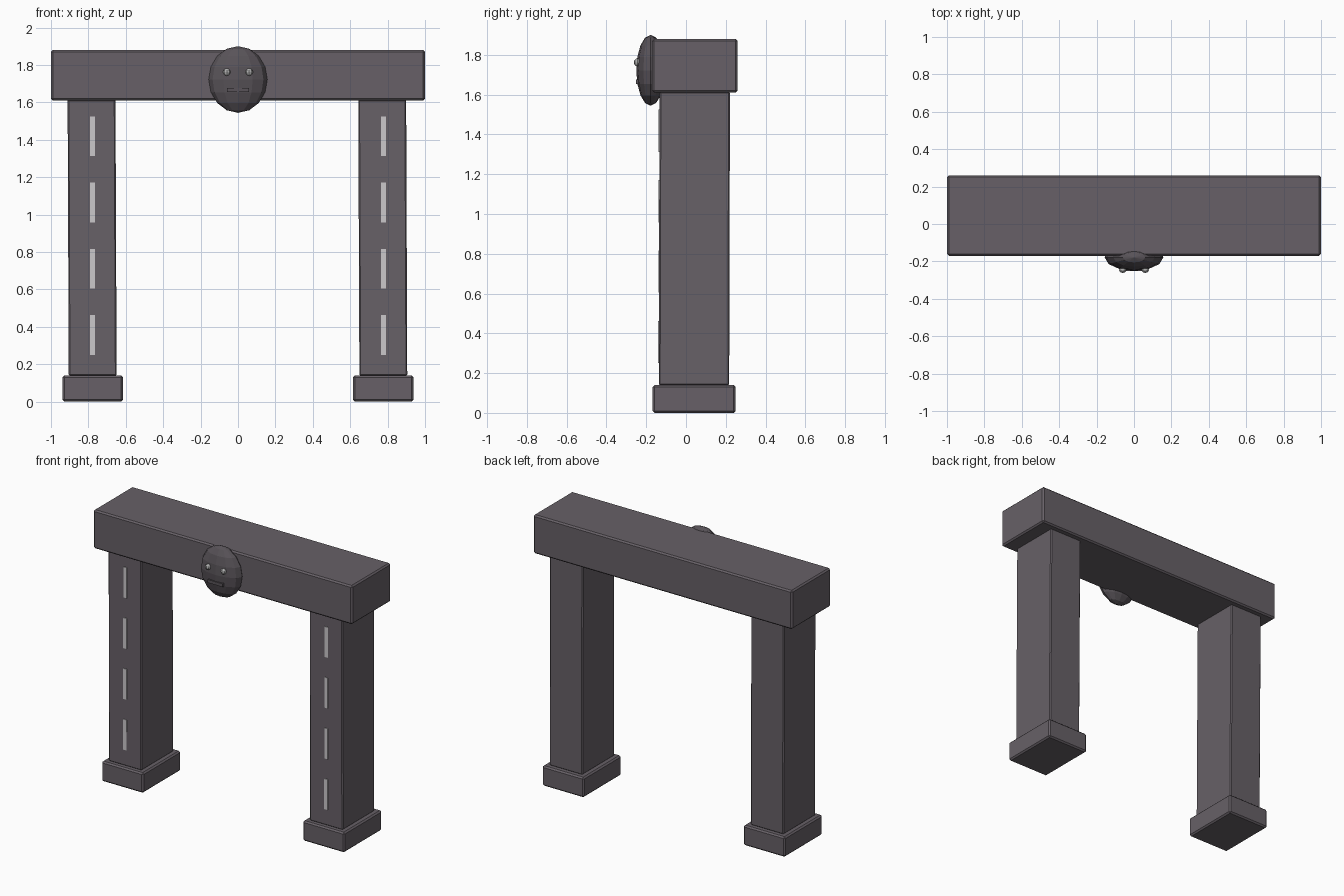
import bpy, bmesh, math
from mathutils import Vector

if "Cube" in bpy.data.objects:
    bpy.data.objects.remove(bpy.data.objects["Cube"])


def material(name, rgb):
    m = bpy.data.materials.new(name)
    m.diffuse_color = (*rgb, 1)
    m.use_nodes = True
    m.node_tree.nodes["Principled BSDF"].inputs["Base Color"].default_value = m.diffuse_color
    return m


STONE = material("grey stone", (0.135, 0.118, 0.135))
DARK = material("dark carved stone", (0.098, 0.086, 0.098))
PALE = material("pale inlay", (0.60, 0.58, 0.60))
EYE = material("eye grey", (0.42, 0.42, 0.42))


def finish(name, bm, mat):
    bmesh.ops.recalc_face_normals(bm, faces=bm.faces)
    me = bpy.data.meshes.new(name)
    bm.to_mesh(me)
    bm.free()
    me.materials.append(mat)
    ob = bpy.data.objects.new(name, me)
    bpy.context.collection.objects.link(ob)
    return ob


def block(name, x, y, z, mat, bevel=0.0, lean=(0, 0)):
    """Box from (min, max) ranges; lean shifts the top in x and y."""
    bm = bmesh.new()
    bmesh.ops.create_cube(bm, size=1)
    for v in bm.verts:
        top = v.co.z > 0
        v.co = Vector([r[0] if c < 0 else r[1] for c, r in zip(v.co, (x, y, z))])
        if top:
            v.co.x += lean[0]
            v.co.y += lean[1]
    if bevel:
        bmesh.ops.bevel(bm, geom=bm.edges[:], offset=bevel, segments=1,
                        affect='EDGES')
    return finish(name, bm, mat)


def ball(name, centre, radii, mat, seg, rings):
    bm = bmesh.new()
    bmesh.ops.create_uvsphere(bm, u_segments=seg, v_segments=rings, radius=1)
    for v in bm.verts:
        v.co = Vector([c + r * p for c, r, p in zip(centre, radii, v.co)])
    return finish(name, bm, mat)


# lintel
block("lintel", (-1, 1), (-0.17, 0.26), (1.61, 1.88), STONE, 0.01)

# pillars, bases and inlaid dashes
for s, side in ((-1, "left"), (1, "right")):
    c = s * 0.777
    block(side + "_base", (c - 0.161, c + 0.161), (-0.168, 0.25), (0, 0.14),
          STONE, 0.01)
    block(side + "_pillar", (c - 0.128, c + 0.128), (-0.137, 0.217),
          (0.138, 1.615), STONE, 0.007, (-0.006, 0.004))
    for i in range(4):
        z = 0.25 + i * 0.354
        y = -0.137 + 0.004 * (z + 0.1) / 1.615
        block(f"{side}_dash_{i + 1}", (c - 0.013, c + 0.013),
              (y - 0.004, y + 0.004), (z, z + 0.213), PALE)

# carved face on the lintel
ball("carved_head", (0, -0.178, 1.722), (0.157, 0.072, 0.178), DARK, 12, 8)
for s, side in ((-1, "left"), (1, "right")):
    ball(side + "_eye", (s * 0.06, -0.245, 1.762), (0.02, 0.017, 0.02), EYE, 8, 6)
block("mouth", (-0.058, 0.058), (-0.252, -0.226), (1.654, 1.676), DARK)
